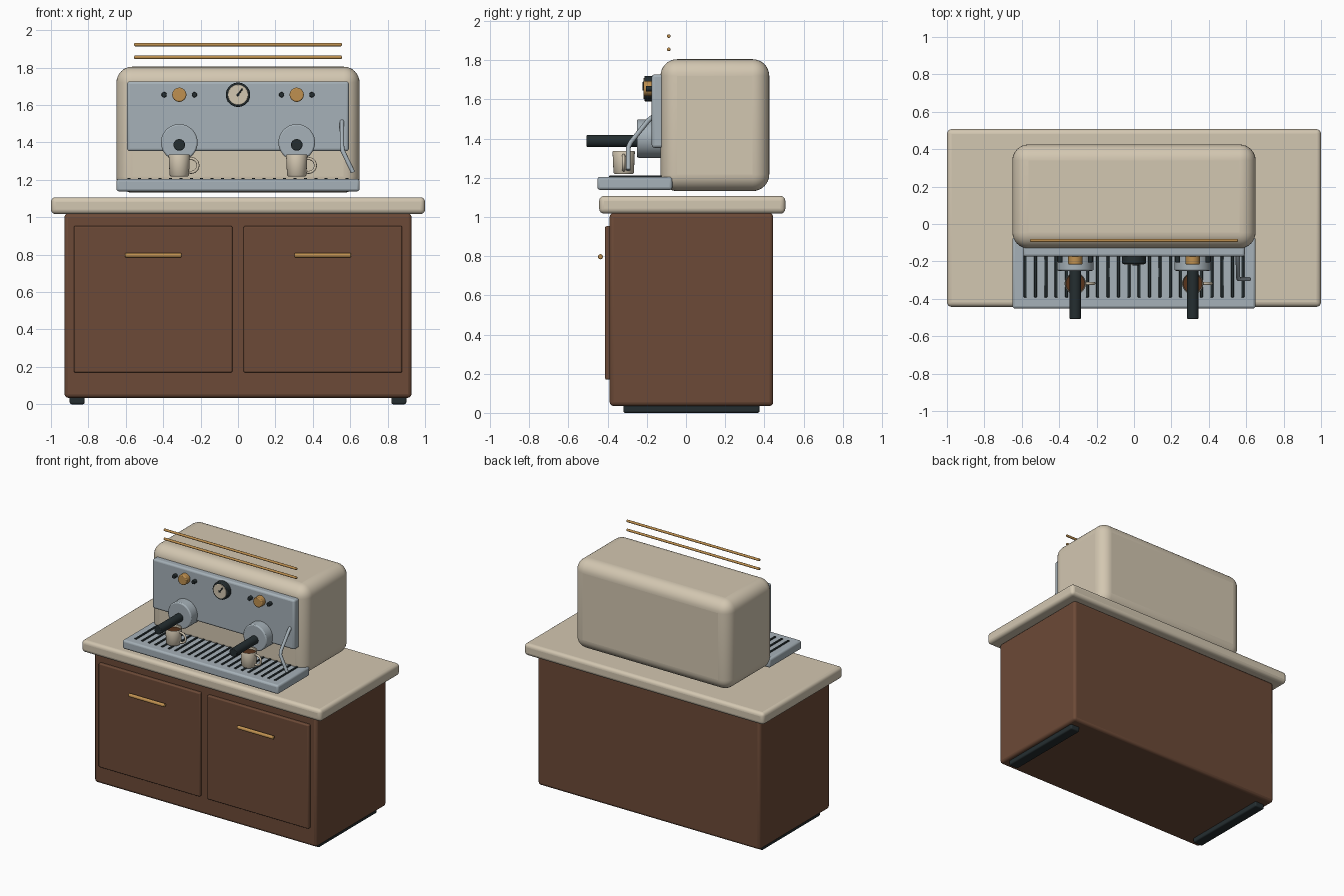
import bpy
import bmesh
import math
from mathutils import Vector

if "Cube" in bpy.data.objects:
    bpy.data.objects.remove(bpy.data.objects["Cube"], do_unlink=True)


def material(name, color, metallic=0.0, roughness=0.5):
    mat = bpy.data.materials.new(name)
    mat.use_nodes = True
    mat.diffuse_color = (*color, 1)
    shader = mat.node_tree.nodes["Principled BSDF"]
    shader.inputs["Base Color"].default_value = (*color, 1)
    shader.inputs["Metallic"].default_value = metallic
    shader.inputs["Roughness"].default_value = roughness
    return mat


CREAM = material("cream", (0.65, 0.57, 0.44))
WOOD = material("walnut", (0.15, 0.068, 0.038))
STEEL = material("steel", (0.38, 0.44, 0.48), 0.3, 0.35)
BRASS = material("brass", (0.52, 0.28, 0.08), 0.3, 0.35)
DARK = material("dark", (0.018, 0.027, 0.03))
COFFEE = material("coffee", (0.1, 0.035, 0.012))


def finish(name, bm, mat, bevel=0, segments=3):
    bmesh.ops.recalc_face_normals(bm, faces=bm.faces)
    mesh = bpy.data.meshes.new(name)
    bm.to_mesh(mesh)
    bm.free()
    mesh.materials.append(mat)
    obj = bpy.data.objects.new(name, mesh)
    bpy.context.collection.objects.link(obj)
    if bevel:
        mod = obj.modifiers.new("rounded_edges", "BEVEL")
        mod.width = bevel
        mod.segments = segments
        mod.limit_method = "ANGLE"
    bpy.ops.object.select_all(action="DESELECT")
    obj.select_set(True)
    bpy.context.view_layer.objects.active = obj
    bpy.ops.object.shade_smooth_by_angle(angle=math.radians(40))
    return obj


def box(name, xs, ys, zs, mat, bevel=0.01, segments=3):
    bm = bmesh.new()
    bmesh.ops.create_cube(bm, size=1)
    for v in bm.verts:
        v.co = [(lo + hi) / 2 + c * (hi - lo)
                for c, (lo, hi) in zip(v.co, (xs, ys, zs))]
    return finish(name, bm, mat, bevel, segments)


def rod(name, start, end, radius, mat, bevel=0.004, sides=32):
    a, b = Vector(start), Vector(end)
    bm = bmesh.new()
    bmesh.ops.create_cone(bm, cap_ends=True, segments=sides, radius1=radius,
                          radius2=radius, depth=(b - a).length)
    turn = (b - a).to_track_quat("Z", "Y").to_matrix().to_4x4()
    bm.transform(turn)
    bmesh.ops.translate(bm, verts=bm.verts, vec=(a + b) / 2)
    return finish(name, bm, mat, bevel, 2)


def tube(name, points, radius, mat, kind="POLY", cyclic=False):
    curve = bpy.data.curves.new(name, "CURVE")
    curve.dimensions = "3D"
    curve.bevel_depth = radius
    curve.bevel_resolution = 4
    curve.use_fill_caps = True
    spline = curve.splines.new(kind)
    spline.points.add(len(points) - 1)
    for p, co in zip(spline.points, points):
        p.co = (*co, 1)
    spline.use_cyclic_u = cyclic
    curve.materials.append(mat)
    obj = bpy.data.objects.new(name, curve)
    bpy.context.collection.objects.link(obj)
    return obj


def lathe(name, profile, center, mat):
    bm = bmesh.new()
    verts = [bm.verts.new((r, 0, z)) for r, z in profile]
    edges = [bm.edges.new(pair) for pair in zip(verts, verts[1:])]
    bmesh.ops.spin(bm, geom=verts + edges, cent=(0, 0, 0), axis=(0, 0, 1),
                   angle=math.tau, steps=40)
    bmesh.ops.remove_doubles(bm, verts=bm.verts, dist=0.0001)
    bmesh.ops.translate(bm, verts=bm.verts, vec=center)
    return finish(name, bm, mat)


SIDES = (("right", -1), ("left", 1))

# Cabinet and countertop
box("cabinet", (-0.928, 0.928), (-0.39, 0.445), (0.035, 1.02), WOOD, 0.02)
box("countertop", (-1, 1), (-0.443, 0.507), (1.017, 1.107), CREAM, 0.025, 4)
for side, s in SIDES:
    box(side + "_foot", sorted((s * 0.82, s * 0.9)), (-0.32, 0.375), (0, 0.045), DARK)
    box(side + "_door", sorted((s * 0.03, s * 0.877)), (-0.413, -0.38), (0.17, 0.953), WOOD, 0.008)
    rod(side + "_door_handle", (s * 0.303, -0.437, 0.797), (s * 0.603, -0.437, 0.797), 0.013, BRASS)

# Machine housing, front panel and drip tray
box("machine_body", (-0.65, 0.65), (-0.13, 0.425), (1.132, 1.805), CREAM, 0.085, 8)
box("front_panel", (-0.593, 0.593), (-0.175, -0.1), (1.353, 1.727), STEEL, 0.014)
box("drip_tray", (-0.65, 0.65), (-0.452, -0.07), (1.138, 1.205), STEEL, 0.014)
SLATS = 22
for i in range(SLATS):
    x = -0.582 + 1.164 * i / (SLATS - 1)
    box(f"tray_slat_{i + 1}", (x - 0.008, x + 0.008), (-0.392, -0.125), (1.195, 1.211), DARK, 0.002, 1)

# Brass cup rails
for label, z in (("lower", 1.855), ("upper", 1.923)):
    rod(label + "_rail", (-0.555, -0.088, z), (0.555, -0.088, z), 0.009, BRASS)

# Pressure gauge
GZ = 1.655
rod("gauge_rim", (0, -0.17, GZ), (0, -0.213, GZ), 0.065, DARK, 0.006, 48)
rod("gauge_face", (0, -0.2, GZ), (0, -0.217, GZ), 0.054, CREAM, 0.002, 48)
rod("gauge_needle", (-0.005, -0.219, GZ - 0.007), (0.025, -0.219, GZ + 0.033), 0.004, DARK, 0, 8)
rod("gauge_hub", (0, -0.215, GZ), (0, -0.222, GZ), 0.008, DARK, 0.001, 16)

# Brew groups, knobs and cups
CUP = [(0, 0), (0.046, 0), (0.052, 0.008), (0.057, 0.114), (0.055, 0.118),
       (0.051, 0.114), (0.047, 0.015), (0, 0.012)]
for side, s in SIDES:
    x = s * 0.314
    rod(side + "_brew_group", (x, -0.12, 1.4), (x, -0.25, 1.4), 0.098, STEEL, 0.008, 48)
    rod(side + "_portafilter_handle", (x, -0.23, 1.387), (x, -0.507, 1.387), 0.031, DARK)
    rod(side + "_knob", (x, -0.17, GZ), (x, -0.217, GZ), 0.038, BRASS, 0.006)
    for label, dx in (("outer", s * 0.081), ("inner", -s * 0.081)):
        rod(f"{side}_{label}_button", (x + dx, -0.17, GZ), (x + dx, -0.205, GZ), 0.014, DARK, 0.003, 20)
    lathe(side + "_cup", CUP, (x, -0.318, 1.218), CREAM)
    rod(side + "_coffee", (x, -0.318, 1.3), (x, -0.318, 1.318), 0.0505, COFFEE, 0)
    ring = [(x + 0.063 + 0.037 * math.cos(t), -0.318, 1.277 + 0.037 * math.sin(t))
            for t in (math.radians(a) for a in range(-105, 106, 15))]
    tube(side + "_cup_handle", ring, 0.008, CREAM)

# Steam wand
tube("steam_wand", [(0.556, -0.165, 1.515), (0.556, -0.19, 1.495), (0.556, -0.283, 1.38),
                    (0.56, -0.294, 1.355), (0.615, -0.294, 1.24)], 0.012, STEEL)
